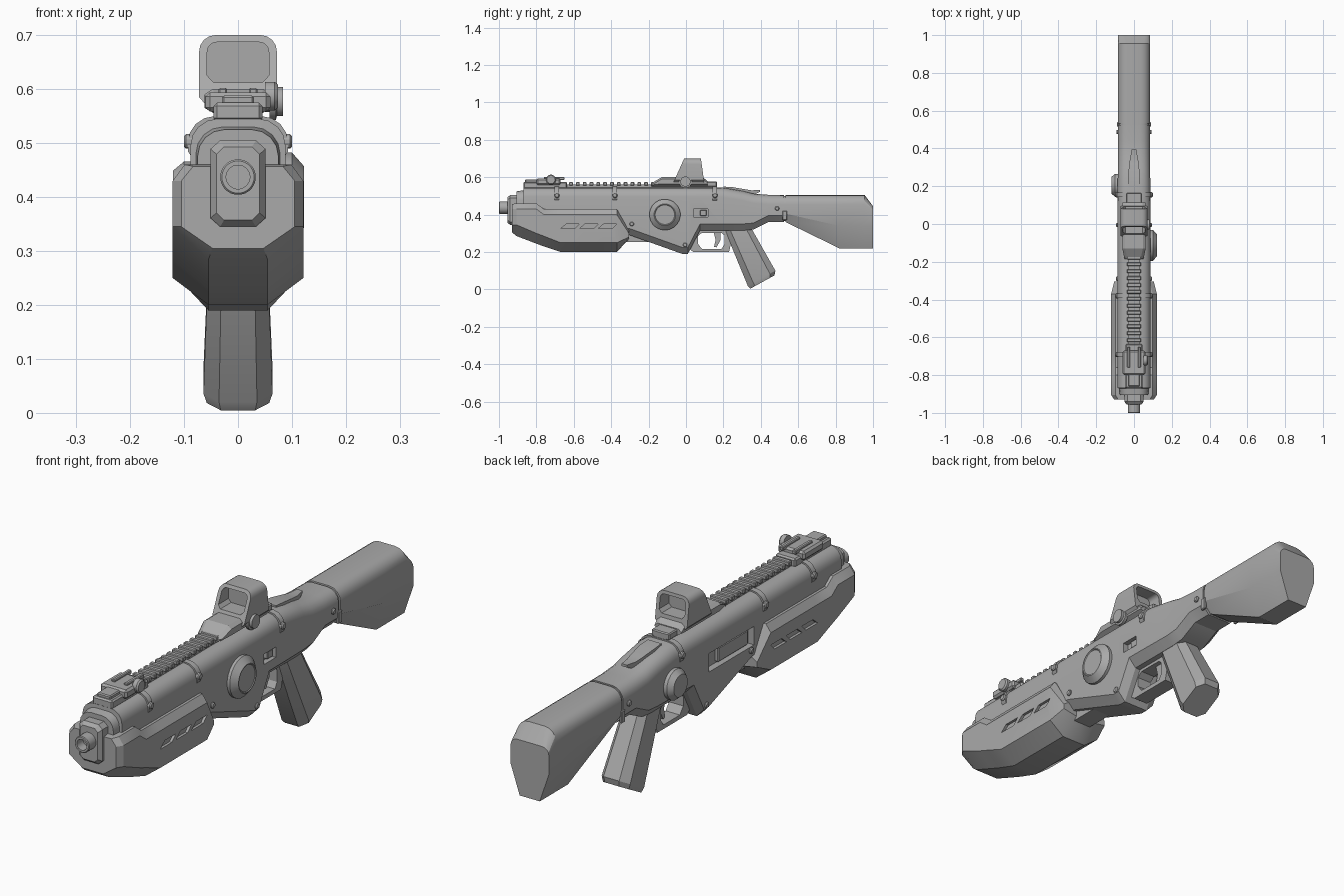
import bpy, bmesh, math
from mathutils import Vector

if "Cube" in bpy.data.objects:
    bpy.data.objects.remove(bpy.data.objects["Cube"])

grey = bpy.data.materials.new("gunmetal_grey")
grey.diffuse_color = (0.4, 0.4, 0.4, 1)
grey.use_nodes = True
grey.node_tree.nodes["Principled BSDF"].inputs["Base Color"].default_value = grey.diffuse_color


def loft(name, rings, bevel=0):
    """Skin a list of equal-length closed rings and cap both ends."""
    bm = bmesh.new()
    vs = [[bm.verts.new(p) for p in r] for r in rings]
    n = len(rings[0])
    for a, b in zip(vs, vs[1:]):
        for i in range(n):
            bm.faces.new((a[i], a[(i + 1) % n], b[(i + 1) % n], b[i]))
    bm.faces.new(vs[0])
    bm.faces.new(vs[-1])
    bmesh.ops.recalc_face_normals(bm, faces=bm.faces)
    if bevel:
        bmesh.ops.bevel(bm, geom=bm.edges[:], offset=bevel, segments=1, affect='EDGES')
    me = bpy.data.meshes.new(name)
    bm.to_mesh(me)
    bm.free()
    me.materials.append(grey)
    ob = bpy.data.objects.new(name, me)
    bpy.context.collection.objects.link(ob)
    return ob


def prism(name, yz, x0, x1, bevel=0):
    return loft(name, [[(x, y, z) for y, z in yz] for x in (x0, x1)], bevel)


def box(name, x0, x1, y0, y1, z0, z1, bevel=0):
    return prism(name, [(y0, z0), (y1, z0), (y1, z1), (y0, z1)], x0, x1, bevel)


def lathe(name, profile, axis, y, z, n=24):
    """Turn (radius, position) pairs about an axis: 'x', '-x' or 'y'."""
    def pt(r, t, a):
        c, s = r * math.cos(a), r * math.sin(a)
        return (c, t, z + s) if axis == 'y' else ((-t if axis == '-x' else t), y + c, z + s)
    return loft(name, [[pt(r, t, 2 * math.pi * (i + .5) / n) for i in range(n)] for r, t in profile])


def sym(half):
    """Mirror a half section (x, y, z), listed bottom to top, into a closed ring."""
    return half + [(-x, y, z) for x, y, z in reversed(half)]


def arc(w, zt, r, steps=4):
    return [(w - r + r * math.cos(a), zt - r + r * math.sin(a))
            for a in (math.pi / 2 * i / steps for i in range(steps + 1))]


def section(y, w, zb, zt, r=.05, bw=.055, ch=.035):
    return sym([(x, y, z) for x, z in [(bw, zb), (w, zb + ch)] + arc(w, zt, r)])


def cut(ob, cutter):
    cutter.hide_render = True
    m = ob.modifiers.new("cut", 'BOOLEAN')
    m.operation, m.object, m.solver = 'DIFFERENCE', cutter, 'EXACT'
    bpy.context.view_layer.objects.active = ob
    bpy.ops.object.modifier_apply(modifier=m.name)
    bpy.data.objects.remove(cutter)


# Receiver with its rounded top and wedge-shaped belly
body = loft("receiver", [section(*s) for s in (
    (-.905, .075, .34, .525), (-.87, .078, .33, .53), (-.869, .088, .31, .545),
    (-.30, .088, .29, .545), (-.02, .088, .19, .545), (.01, .088, .19, .545),
    (.075, .088, .315, .545), (.19, .087, .315, .545), (.30, .085, .315, .527),
    (.36, .085, .32, .512), (.44, .085, .36, .506), (.523, .085, .36, .505))])
cut(body, box("port_cutter", -.12, -.06, -.31, -.02, .365, .44))
cut(body, box("slot_cutter", .065, .12, .04, .117, .388, .43))
box("bolt", -.075, -.05, -.29, -.1, .37, .43, .004)
box("selector", .06, .08, .075, .11, .393, .425, .003)
box("lower_rail", -.04, .04, -.36, -.2, .255, .32)

# Stock
loft("stock", [section(y, w, zb, zt, r, .045, ch) for y, w, zb, zt, r, ch in (
    (.52, .08, .365, .50, .045, .04), (.532, .08, .365, .50, .045, .04),
    (.533, .086, .36, .505, .05, .045), (.82, .086, .22, .505, .05, .12),
    (.955, .086, .22, .505, .05, .12), (1.0, .086, .22, .445, .03, .12))])
for s in (-1, 1):
    box("stock_bracket", s * .078, s * .09, .515, .54, .37, .42, .003)

# Faceted handguard
guard = loft("handguard", [sym([(w * .45, y, zb), (w, y, zs), (w, y, zu), (w - .022, y, zt)])
    for y, w, zb, zs, zu, zt in (
        (-.93, .105, .305, .345, .43, .457), (-.905, .121, .285, .345, .43, .46),
        (-.80, .121, .245, .30, .43, .46), (-.76, .121, .23, .285, .40, .43),
        (-.67, .121, .2, .25, .40, .43), (-.37, .121, .2, .25, .40, .43),
        (-.305, .105, .27, .28, .30, .315))])
for s in (-1, 1):
    for y in (-.67, -.57, -.47):
        cut(guard, prism("vent_cutter", [(y, .325), (y + .03, .35), (y + .1, .35), (y + .075, .325)],
                         s * .11, s * .14))

# Muzzle block and barrel
loft("muzzle_block", [[(x * w, y, .425 + z * h) for x, z in
     ((-1, -.8), (-.65, -1), (.65, -1), (1, -.8), (1, .8), (.65, 1), (-.65, 1), (-1, .8))]
    for y, w, h in ((-.955, .04, .068), (-.94, .051, .08), (-.90, .051, .08))])
lathe("barrel", [(.033, -.93), (.033, -.997), (.03, -1), (.022, -1), (.022, -.96)], 'y', 0, .437)

# Clip bands over the receiver and their screws
for y in (-.69, -.38, .155):
    loft("clip_band", [section(yy, .093, .465, .55, .05, .08, .02) for yy in (y - .012, y + .012)])
for s in ('x', '-x'):
    for y, z, r, t in ((-.69, .503, .014, .1), (-.38, .503, .014, .1), (.155, .503, .014, .1),
                       (.487, .433, .012, .093), (-.29, .35, .012, .096), (-.005, .238, .012, .094)):
        lathe("screw", [(r, .07), (r, t - .004), (r * .7, t)], s, y, z, 12)

# Side drums
lathe("right_drum", [(.083, .08), (.083, .1), (.058, .122), (.055, .122), (.052, .119)], 'x', -.113, .4)
lathe("left_drum", [(.062, .08), (.062, .1), (.045, .12)], '-x', .205, .405, 16)

# Top rail with teeth
box("top_rail", -.028, .028, -.65, .165, .54, .56)
for i in range(22):
    y = -.625 + i * .0365
    box("rail_tooth", -.038, .038, y, y + .02, .555, .574, .003)

# Reflex sight: base, hood with window, lens, knob
loft("sight_base", [sym([(.035, y, .55), (w, y, .565), (w, y, z - .01), (w - .015, y, z)])
     for y, w, z in ((-.185, .05, .568), (-.13, .062, .60), (.09, .062, .60), (.115, .06, .58))])
outline = [(.05, .56), (.072, .585)] + arc(.072, .7, .03)
hood = loft("sight_hood", [sym([(x, f(z), z) for x, z in outline]) for f in
     (lambda z: -.055 + (z - .6) * .45, lambda z: .1 - (z - .555) * .14)])
cut(hood, loft("window_cutter", [sym([(x, y, z) for x, z in [(.045, .612), (.057, .625)] + arc(.057, .687, .018)])
     for y in (-.2, .2)]))
box("sight_lens", -.06, .06, .02, .028, .608, .69)
lathe("sight_knob", [(.02, .05), (.02, .058), (.035, .058), (.035, .07), (.027, .072), (.027, .083)],
      'x', -.003, .577, 20)
box("sight_clamp", -.04, .04, .1, .165, .55, .577, .004)

# Folded front sight
box("front_sight_base", -.045, .045, -.87, -.635, .54, .575, .006)
box("front_sight_block", -.06, .06, -.80, -.67, .558, .594, .008)
box("front_sight_tip", -.03, .03, -.86, -.79, .57, .588, .004)
for s in (-1, 1):
    box("front_sight_ear", s * .02, s * .036, -.76, -.65, .585, .602, .003)
lathe("front_sight_knob", [(.027, .05), (.027, .068), (.022, .074)], 'x', -.722, .587, 16)

# Hammer spur behind the sight
loft("hammer_spur", [sym([(w, y, a), (w, y, b)]) for y, w, a, b in (
    (.2, .03, .52, .55), (.25, .032, .51, .547), (.32, .025, .50, .535), (.35, .02, .50, .53),
    (.395, .012, .522, .532))])

# Trigger guard and trigger
tg = prism("trigger_guard", [(.02, .33), (.02, .215), (.04, .2), (.23, .2), (.26, .33)], -.032, .032)
cut(tg, prism("guard_cutter", [(.063, .245), (.085, .217), (.19, .217), (.205, .24),
                               (.205, .29), (.19, .303), (.085, .303), (.063, .285)], -.1, .1))
prism("trigger", [(.145, .32), (.158, .265), (.15, .228), (.163, .225), (.185, .265), (.185, .32)], -.012, .012)

# Pistol grip: chamfered section swept along a slant
def grip_ring(front, back, w, t=0):
    f, b = Vector(front), Vector(back)
    return [(x * w, *f.lerp(b, k)) for x, k in ((-.55, t), (.55, t), (1, .2 + t / 2), (1, .8 - t / 2),
            (.55, 1 - t), (-.55, 1 - t), (-1, .8 - t / 2), (-1, .2 + t / 2))]
loft("pistol_grip", [grip_ring((.2, .335), (.345, .335), .053),
                     grip_ring((.33, .02), (.478, .1), .064),
                     grip_ring((.336, 0), (.482, .08), .058, .06)])

# Smooth round parts, keep hard edges
for ob in bpy.context.scene.objects:
    ob.select_set(True)
    bpy.context.view_layer.objects.active = ob
bpy.ops.object.shade_smooth_by_angle(angle=math.radians(24))
